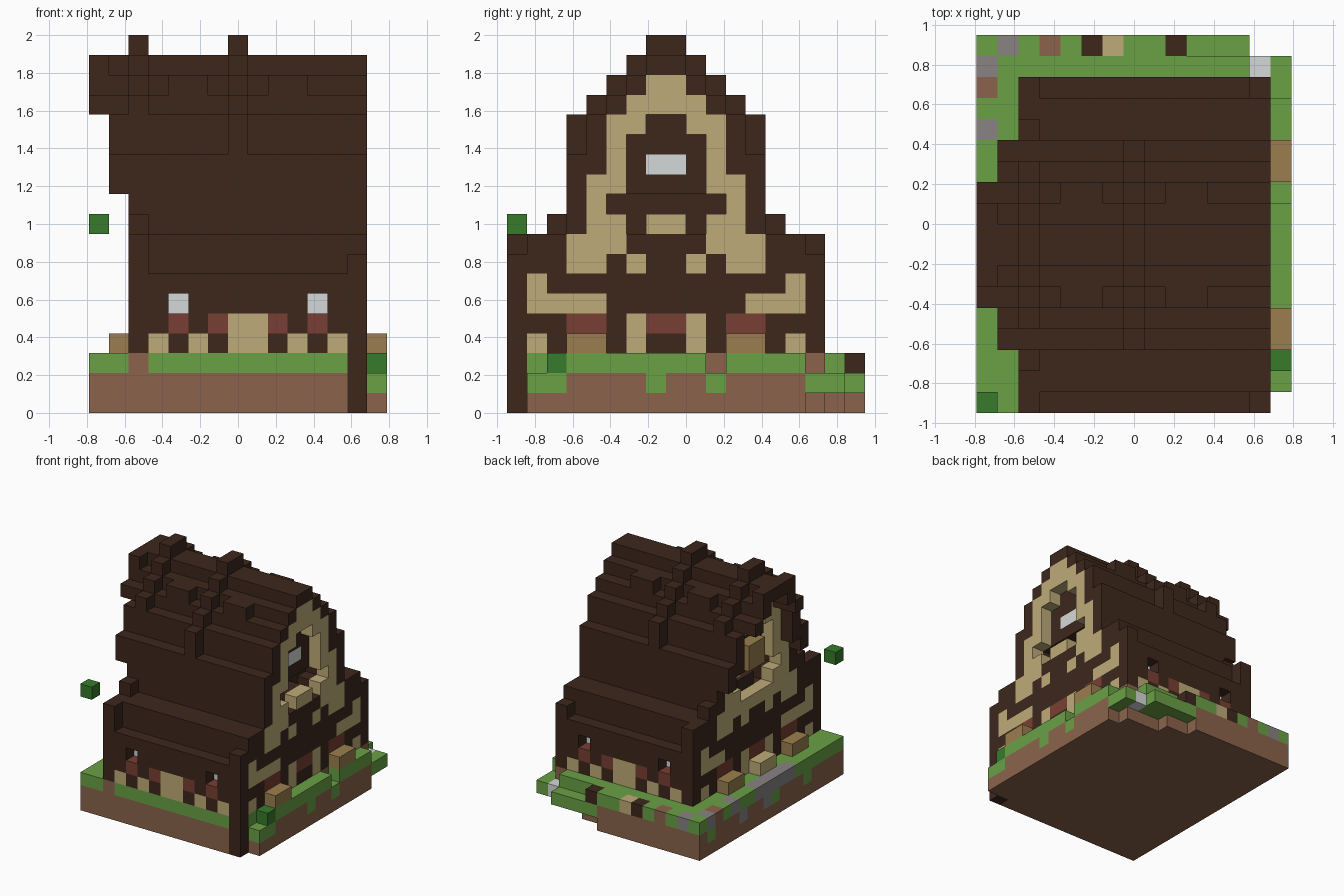
import bpy, bmesh
from mathutils import Vector

cube = bpy.data.objects.get("Cube")
if cube:
    bpy.data.objects.remove(cube)

UNIT = 2 / 19                      # edge of one block
ORIGIN = Vector((-7.5, -9, 0))     # grid corner, in blocks


def material(name, rgb):
    lin = [((c / 255 + 0.055) / 1.055) ** 2.4 for c in rgb] + [1]
    mat = bpy.data.materials.new(name)
    mat.use_nodes = True
    mat.diffuse_color = lin
    mat.node_tree.nodes["Principled BSDF"].inputs["Base Color"].default_value = lin
    return mat


MATS = {
    "dark_wood": material("dark_wood", (61, 39, 28)),
    "plaster": material("plaster", (190, 171, 120)),
    "grass": material("grass", (106, 161, 69)),
    "dirt": material("dirt", (139, 100, 75)),
    "red_clay": material("red_clay", (121, 63, 51)),
    "crate_wood": material("crate_wood", (155, 127, 78)),
    "leaf": material("leaf", (55, 123, 44)),
    "glass": material("glass", (213, 217, 216)),
    "stone": material("stone", (136, 131, 131)),
}
blocks = {}                        # cell -> (part, colour)


def put(part, colour, i, j, k):
    """Fill a box of cells; each index is a number or a (first, last) pair."""
    spans = [(a, a) if isinstance(a, int) else a for a in (i, j, k)]
    (a, b), (c, d), (e, f) = spans
    for x in range(a, b + 1):
        for y in range(c, d + 1):
            for z in range(e, f + 1):
                blocks[x, y, z] = (part, colour)


def clear(*cells):
    for c in cells:
        blocks.pop(c, None)


# Ground: dirt slab, grass top, ragged back corner
put("ground", "dirt", (0, 14), (0, 15), (0, 1))
put("ground", "dirt", (0, 10), 16, 0)
put("ground", "dirt", (0, 8), 17, 0)
put("ground", "dirt", (0, 8), (16, 17), 1)
put("ground", "grass", (9, 12), (16, 17), 1)
put("ground", "grass", (0, 13), (0, 15), 2)
put("ground", "grass", (0, 12), 16, 2)
put("ground", "grass", (0, 9), 17, 2)
put("ground", "grass", 14, (3, 14), 2)
put("ground", "grass", 14, (1, 2), 1)
put("ground", "grass", 14, (15, 16), 1)
put("ground", "glass", 13, 16, 1)
for j in (7, 10):
    put("ground", "grass", 14, j, 1)
clear((14, 10, 2), (14, 0, 0), (14, 0, 1), (14, 15, 0))
for i, j in ((2, 0), (0, 15), (3, 17), (13, 10), (13, 15)):
    put("ground", "dirt", i, j, 2)
for j in (4, 8, 16):
    put("ground", "grass", 0, j, 1)

# Stone path along the right-hand gable and loose stones
put("ground", "stone", 0, (6, 10), 2)
for i, j, k in ((0, 16, 2), (1, 17, 2), (0, 13, 2), (0, 12, 1), (0, 9, 1)):
    put("ground", "stone", i, j, k)
put("debris", "dark_wood", 5, 17, 2)
put("debris", "dark_wood", 9, 17, 2)
put("debris", "plaster", 6, 17, 2)
put("bush", "leaf", 14, 2, 2)
put("floating_leaf", "leaf", 0, 0, 9)

# Roof: stepped slope with raised ribs and a few loose shingles
SLOPE = [7, 9, 9, 13, 15, 16, 17, 18]
RIB = [7, 9, 9, 15, 16, 17, 18, 19]


def half(n):
    return min(n, 15 - n)


def roof_top(i, j):
    h = half(j)
    if i == 2 and h in (0, 2, 3):
        return {0: 9, 2: 10, 3: 13}[h]
    if i == 13 and h == 0:
        return 8
    if i == 0 and h == 6:
        return 18
    if h == 5 and i in (4, 5, 9, 10):
        return 17
    return RIB[h] if i in (2, 7) else SLOPE[h]


# Gable pattern, from the eave to the ridge: T plaster, R clay, '.' open
GABLE = {
    16: "      T", 15: "     TT", 14: "    TT.", 13: "    T..",
    12: "    T..", 11: "   TT..", 10: "   T...", 9: "   TT.T",
    8: "  TTT  ", 7: "  TT T ", 6: "T      ", 5: "TTTT   ",
    4: "  RR TR", 3: "T    T ",
}
FRONT = {5: " .   ", 4: " R RT", 3: "T T T"}


def gable_mark(j, k):
    h = half(j)
    if h == 0 or (j, k) == (11, 5):
        return " "
    return GABLE.get(k, " " * 7)[h - 1]


# House core
for i in range(3, 13):
    for j in range(1, 15):
        top = roof_top(i, j)
        put("walls", "dark_wood", i, j, (3, 8))
        if top > 9:
            put("roof", "dark_wood", i, j, (9, top - 1))

# Gable ends: framed opening one block deep, balcony two blocks deep
for i, inner in ((2, 3), (13, 12)):
    for j in range(16):
        for k in range(3, roof_top(i, j)):
            mark = gable_mark(j, k)
            if mark == "T":
                put("gable_trim", "plaster", i, j, k)
            elif mark == "R":
                put("gable_sills", "red_clay", i, j, k)
            elif mark == " ":
                put("roof" if k > 6 else "gable_wall", "dark_wood", i, j, k)
            elif k in (9, 10):
                clear((inner, j, k))
put("gable_window", "glass", 12, (7, 8), 12)

# Right-hand gable: wooden shutter, plaster ledge in place of the balcony, step
put("gable_shutter", "crate_wood", 2, (7, 8), (11, 12))
clear((2, 7, 9), (2, 8, 9))
put("gable_ledge", "plaster", 2, (5, 10), 8)
put("door_step", "plaster", 1, (7, 8), 3)

# Roof overhang on the right-hand end, growing towards the ridge
for i, lowest, j_range in ((1, 11, range(3, 13)), (0, 15, range(5, 11))):
    for j in j_range:
        for k in range(lowest, roof_top(i, j)):
            if gable_mark(j, k) == " ":
                put("roof_overhang", "dark_wood", i, j, k)

# Front and back walls: flush plinth blocks and sills, recessed windows
for side, behind in ((0, 1), (15, 14)):
    put("long_walls", "dark_wood", (3, 12), side, (3, 6))
    for i in range(3, 13):
        for k, row in FRONT.items():
            mark = row[half(i) - 3]
            if mark == "T":
                put("wall_plinth", "plaster", i, side, k)
            elif mark == "R":
                put("window_sills", "red_clay", i, side, k)
            elif mark == ".":
                clear((i, side, k))
                put("windows", "glass", i, behind, k)

# Corner post that reaches the bottom, and crates along both gables
put("corner_post", "dark_wood", 13, 0, (0, 7))
for i in (1, 14):
    for j in (3, 11):
        put("crates", "crate_wood", i, (j, j + 1), 3)

# Mesh each part, keeping only the exposed faces
AXES = [Vector(a) for a in ((1, 0, 0), (0, 1, 0), (0, 0, 1))]
for part in sorted({p for p, c in blocks.values()}):
    cells = {c: v[1] for c, v in blocks.items() if v[0] == part}
    colours = sorted(set(cells.values()))
    bm = bmesh.new()
    for cell, colour in cells.items():
        centre = Vector(cell) + Vector((0.5, 0.5, 0.5))
        for n in range(3):
            u, v = AXES[(n + 1) % 3] / 2, AXES[(n + 2) % 3] / 2
            for sign in (1, -1):
                normal = AXES[n] * sign
                if tuple(int(a) for a in Vector(cell) + normal) in blocks:
                    continue
                mid = centre + normal / 2
                ring = [mid - u - v, mid + u - v, mid + u + v, mid - u + v][::sign]
                face = bm.faces.new([bm.verts.new((p + ORIGIN) * UNIT) for p in ring])
                face.material_index = colours.index(colour)
    bmesh.ops.remove_doubles(bm, verts=bm.verts, dist=UNIT / 100)
    mesh = bpy.data.meshes.new(part)
    bm.to_mesh(mesh)
    bm.free()
    for colour in colours:
        mesh.materials.append(MATS[colour])
    bpy.context.collection.objects.link(bpy.data.objects.new(part, mesh))
